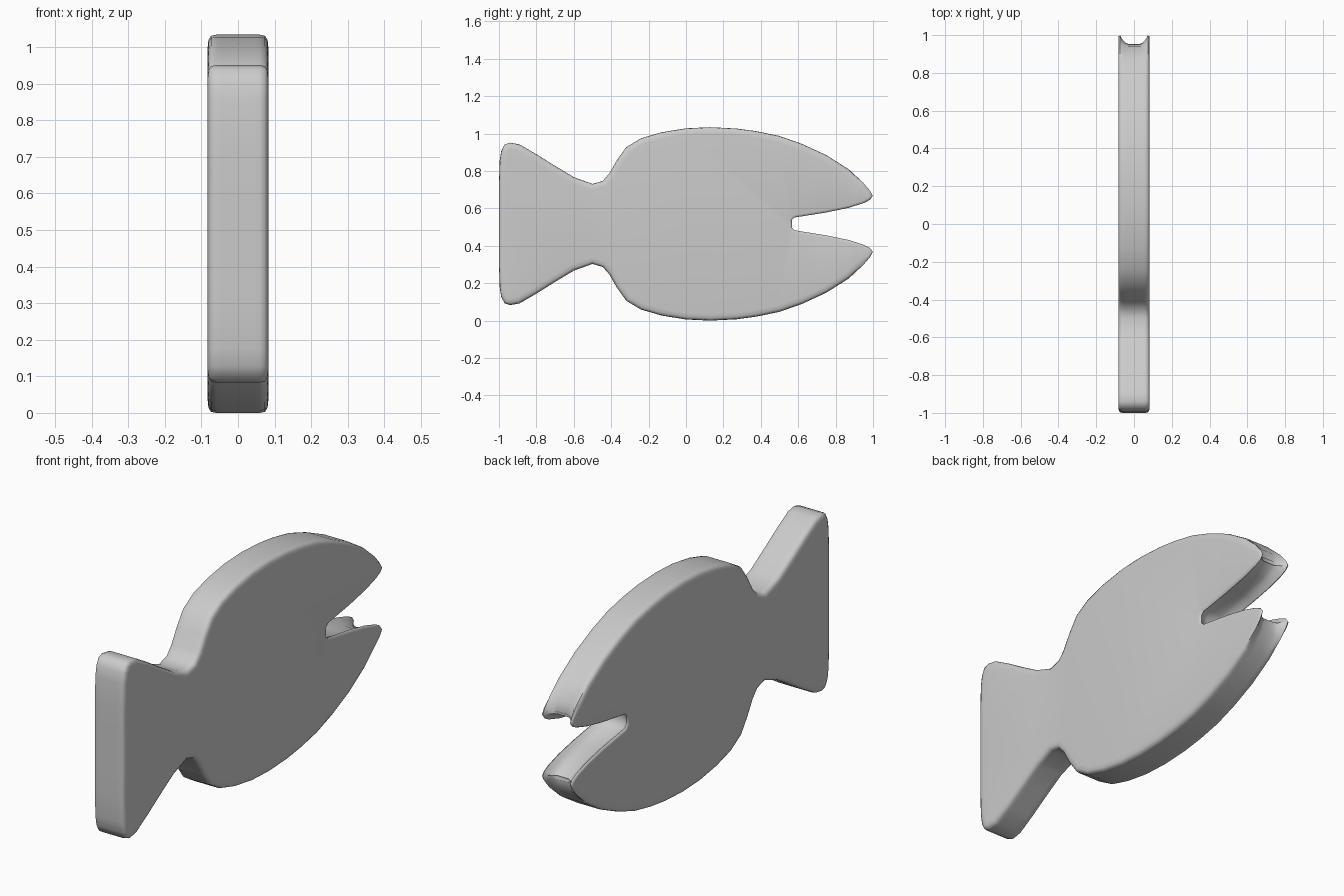
import bpy, bmesh, math
from mathutils import Vector

if "Cube" in bpy.data.objects:
    bpy.data.objects.remove(bpy.data.objects["Cube"])

ZC = 0.517  # height of the fish's mid line

# Upper half outline from tail middle to mouth corner: (y, height above mid line)
body = [(-1, 0.1), (-1, 0.22), (-0.996, 0.34), (-0.988, 0.39), (-0.97, 0.424),
        (-0.94, 0.434), (-0.89, 0.425), (-0.8, 0.373), (-0.7, 0.31), (-0.6, 0.25),
        (-0.5, 0.214), (-0.445, 0.23), (-0.41, 0.27), (-0.37, 0.34), (-0.32, 0.41),
        (-0.24, 0.458), (-0.13, 0.49), (0, 0.511), (0.13, 0.517), (0.27, 0.51),
        (0.38, 0.495), (0.5, 0.47), (0.62, 0.428), (0.75, 0.368), (0.87, 0.292)]
# Mouth part with groove weight: (y, height, weight)
mouth = [(0.95, 0.222, 0.25), (0.985, 0.178, 0.8), (1.0, 0.15, 1), (0.985, 0.128, 1),
         (0.95, 0.11, 0.8), (0.87, 0.085, 0.6), (0.75, 0.06, 0.5), (0.58, 0.033, 0.4),
         (0.567, 0.02, 0.4)]

half = [(y, h, 0.0) for y, h in body] + mouth
outline = half + [(y, -h, w) for y, h, w in reversed(half)]
n = len(outline)
first_mouth = len(body) + 1


def inward(i):
    a, b = outline[i - 1], outline[(i + 1) % n]
    d = Vector((b[0] - a[0], b[1] - a[1])).normalized()
    return Vector((d.y, -d.x))


# Cross-section from side face to middle: (x, edge rounding, lip groove depth)
section = [(0.083, 0.035, 0), (0.081, 0.015, 0), (0.074, 0.003, 0),
           (0.06, 0, 0.025), (0.045, 0, 0.042), (0.03, 0, 0.05)]
section += [(-x, r, g) for x, r, g in reversed(section)]

# Fish body lofted through the cross-section
bm = bmesh.new()
rings = []
for x, r, g in section:
    ring = []
    for i, (y, h, w) in enumerate(outline):
        rounding = r * (0.4 if first_mouth <= i < n - first_mouth else 1)
        p = Vector((y, h)) + inward(i) * (rounding + g * w)
        ring.append(bm.verts.new((x, p.x, p.y + ZC)))
    rings.append(ring)
for a, b in zip(rings, rings[1:]):
    for i in range(n):
        j = (i + 1) % n
        bm.faces.new((a[i], a[j], b[j], b[i]))
caps = [bm.faces.new(rings[0]), bm.faces.new(rings[-1])]
bmesh.ops.recalc_face_normals(bm, faces=bm.faces)
bmesh.ops.triangulate(bm, faces=caps)

mesh = bpy.data.meshes.new("fish_body")
bm.to_mesh(mesh)
bm.free()
fish = bpy.data.objects.new("fish_body", mesh)
bpy.context.collection.objects.link(fish)
bpy.context.view_layer.objects.active = fish
fish.select_set(True)
bpy.ops.object.shade_smooth_by_angle(angle=math.radians(50))
